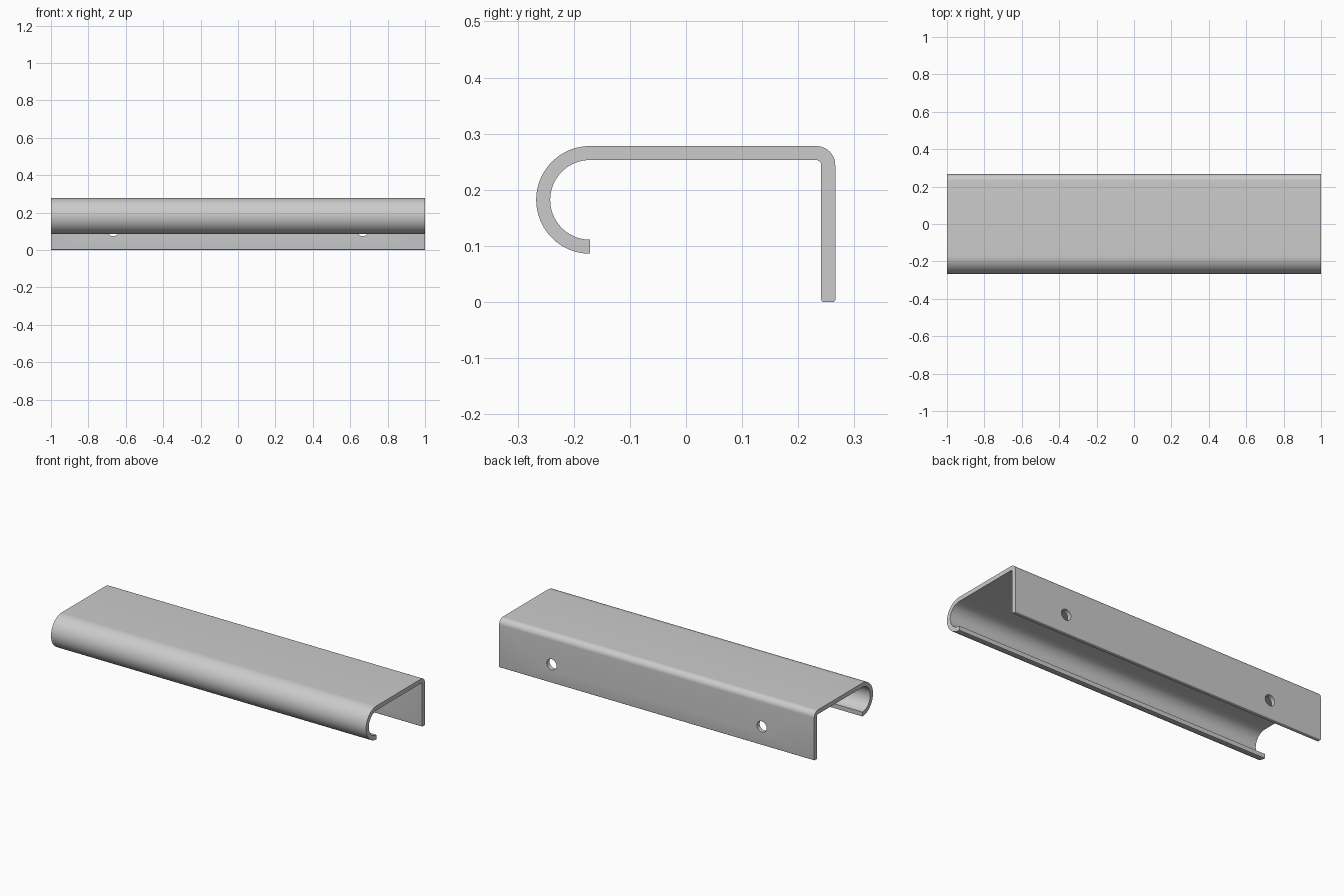
import bpy, bmesh
from math import sin, cos, radians

if "Cube" in bpy.data.objects:
    bpy.data.objects.remove(bpy.data.objects["Cube"])

HALF = 1.0          # half length along x
T = 0.025           # sheet thickness
TOP, BACK = 0.278, 0.266
CURL_Y, CURL_R = -0.171, 0.096


def arc(cy, cz, r, a0, a1, n):
    """Points (y, z) along an arc, angles in degrees."""
    angles = [radians(a0 + (a1 - a0) * i / n) for i in range(n + 1)]
    return [(cy + r * cos(a), cz + r * sin(a)) for a in angles]


# Closed cross-section: curled lip, flat top, rounded bend, back flange
cz = TOP - CURL_R
bend = 0.034
by, bz = BACK - bend, TOP - bend
e = 0.004
profile = (
    arc(CURL_Y, cz, CURL_R, 270, 90, 48)
    + arc(by, bz, bend, 90, 0, 14)
    + arc(BACK - e, e, e, 0, -90, 4)
    + arc(BACK - T + e, e, e, -90, -180, 4)
    + arc(by, bz, bend - T, 0, 90, 8)
    + arc(CURL_Y, cz, CURL_R - T, 90, 270, 48)
)

# Extrude the cross-section along x
bm = bmesh.new()
face = bm.faces.new([bm.verts.new((-HALF, y, z)) for y, z in profile])
ext = bmesh.ops.extrude_face_region(bm, geom=[face])
moved = [v for v in ext["geom"] if isinstance(v, bmesh.types.BMVert)]
bmesh.ops.translate(bm, verts=moved, vec=(2 * HALF, 0, 0))
bmesh.ops.recalc_face_normals(bm, faces=bm.faces)
mesh = bpy.data.meshes.new("pull_handle")
bm.to_mesh(mesh)
bm.free()
handle = bpy.data.objects.new("pull_handle", mesh)
bpy.context.collection.objects.link(handle)
bpy.context.view_layer.objects.active = handle

# Two screw holes through the back flange
for x in (-0.667, 0.667):
    bpy.ops.mesh.primitive_cylinder_add(
        vertices=40, radius=0.031, depth=0.1,
        location=(x, BACK - T / 2, 0.105), rotation=(radians(90), 0, 0))
    cutter = bpy.context.object
    cutter.name = "screw_hole_cutter"
    cutter.hide_render = True
    mod = handle.modifiers.new("screw_hole", "BOOLEAN")
    mod.operation = "DIFFERENCE"
    mod.solver = "EXACT"
    mod.object = cutter
    bpy.context.view_layer.objects.active = handle
    bpy.ops.object.modifier_apply(modifier=mod.name)
    bpy.data.objects.remove(cutter)

# Smooth bends, sharp ends
bpy.ops.object.select_all(action="DESELECT")
handle.select_set(True)
bpy.context.view_layer.objects.active = handle
bpy.ops.object.shade_smooth_by_angle(angle=radians(30))
